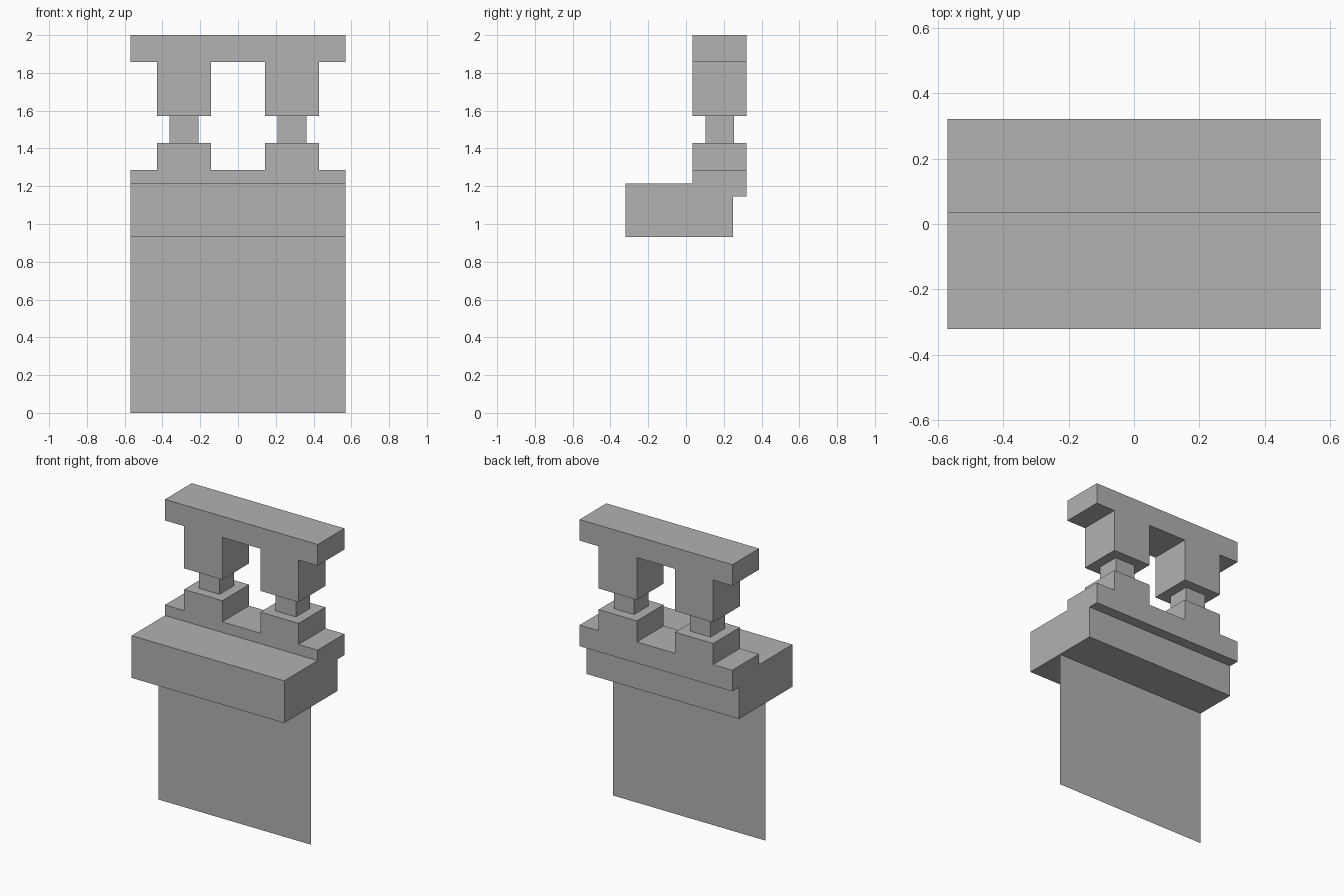
import bpy
import bmesh
from mathutils import Vector

cube = bpy.data.objects.get("Cube")
if cube:
    bpy.data.objects.remove(cube, do_unlink=True)

U = 0.0713                      # modelling unit
HALF_W, HALF_D, TOP = 8 * U, 4.5 * U, 2.0
BACK_FRONT = HALF_D - 4 * U     # front face of the backrest
SEAT_BACK = HALF_D - U
SEAT_LOW, SEAT_TOP = TOP - 15 * U, TOP - 11 * U
RAIL_LOW, RAIL_TOP = TOP - 12 * U, TOP - 10 * U
FOOT_TOP, LEG_LOW, BEAM_LOW = TOP - 8 * U, TOP - 6 * U, TOP - 2 * U

grey = bpy.data.materials.new("mid grey")
grey.use_nodes = True
colour = (0.445, 0.445, 0.445, 1)
grey.diffuse_color = colour
grey.node_tree.nodes["Principled BSDF"].inputs["Base Color"].default_value = colour


def prism(name, points, offset=None):
    """Flat polygon, extruded along offset when one is given."""
    bm = bmesh.new()
    face = bm.faces.new([bm.verts.new(p) for p in points])
    if offset:
        res = bmesh.ops.extrude_face_region(bm, geom=[face], use_keep_orig=True)
        moved = [g for g in res["geom"] if isinstance(g, bmesh.types.BMVert)]
        bmesh.ops.translate(bm, verts=moved, vec=Vector(offset))
        bmesh.ops.recalc_face_normals(bm, faces=bm.faces)
    mesh = bpy.data.meshes.new(name)
    bm.to_mesh(mesh)
    bm.free()
    mesh.materials.append(grey)
    obj = bpy.data.objects.new(name, mesh)
    bpy.context.collection.objects.link(obj)
    return obj


def two_block_rail(name, outer, inner, tip):
    """Rail with two square blocks, at heights outer, inner and tip."""
    half = [(8 * U, outer), (8 * U, inner), (6 * U, inner),
            (6 * U, tip), (2 * U, tip), (2 * U, inner)]
    outline = half + [(-x, z) for x, z in reversed(half)]
    prism(name, [(x, BACK_FRONT, z) for x, z in outline], (0, 4 * U, 0))


# Seat block, notched along the back for the lower rail
seat = [(-HALF_D, SEAT_LOW), (SEAT_BACK, SEAT_LOW), (SEAT_BACK, RAIL_LOW),
        (BACK_FRONT, RAIL_LOW), (BACK_FRONT, SEAT_TOP), (-HALF_D, SEAT_TOP)]
prism("seat_block", [(-HALF_W, y, z) for y, z in seat], (2 * HALF_W, 0, 0))

# Lower rail with raised feet, and upper beam with hanging legs
two_block_rail("lower_rail", RAIL_LOW, RAIL_TOP, FOOT_TOP)
two_block_rail("upper_beam", TOP, BEAM_LOW, LEG_LOW)

# Narrow posts joining them
r, yc = 1.07 * U, HALF_D - 2 * U
for side, sign in (("left", 1), ("right", -1)):
    xc = sign * 4 * U
    corners = [(-r, -r), (r, -r), (r, r), (-r, r)]
    prism(side + "_post", [(xc + x, yc + y, FOOT_TOP) for x, y in corners],
          (0, 0, LEG_LOW - FOOT_TOP))

# Paper-thin panel below the middle of the seat
ym = (SEAT_BACK - HALF_D) / 2
prism("lower_panel", [(-HALF_W, ym, 0), (HALF_W, ym, 0),
                      (HALF_W, ym, SEAT_LOW), (-HALF_W, ym, SEAT_LOW)])
